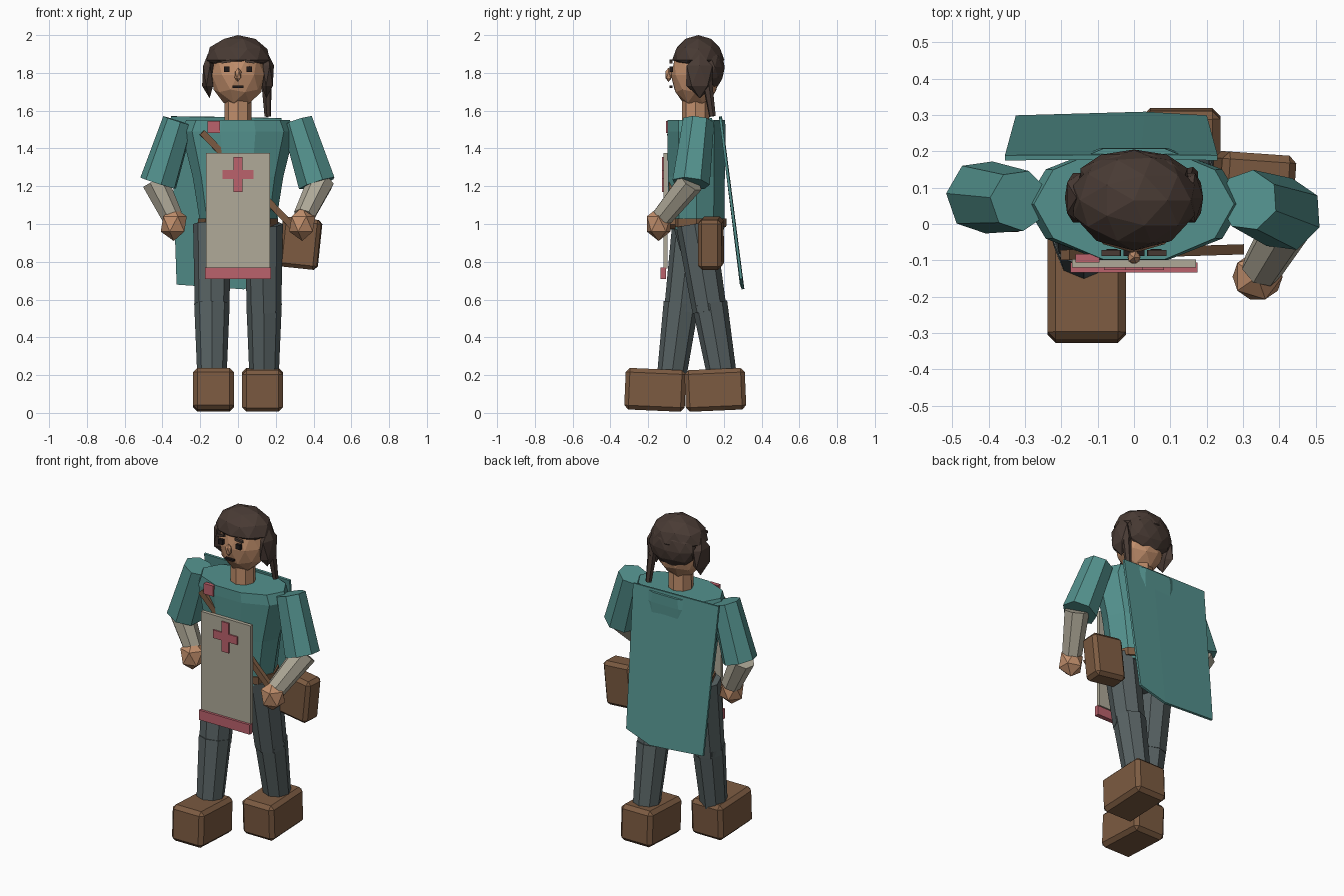
import bpy, bmesh, math
from mathutils import Vector, Matrix, Euler

if "Cube" in bpy.data.objects:
    bpy.data.objects.remove(bpy.data.objects["Cube"])


def mat(name, hexcol):
    m = bpy.data.materials.new(name)
    rgb = [(int(hexcol[i:i + 2], 16) / 255) ** 2.2 for i in (0, 2, 4)]
    m.diffuse_color = (*rgb, 1)
    m.use_nodes = True
    m.node_tree.nodes["Principled BSDF"].inputs["Base Color"].default_value = m.diffuse_color
    return m


TEAL = mat("teal_cloth", "54908C")
CREAM = mat("cream_linen", "AEA897")
GREY = mat("grey_trousers", "586263")
BROWN = mat("brown_leather", "7B5B43")
SKIN = mat("skin", "BF8D6B")
HAIR = mat("dark_hair", "4A3D37")
RED = mat("red_trim", "BA626C")
DARK = mat("face_dark", "252020")


def finish(name, bm, material):
    bmesh.ops.recalc_face_normals(bm, faces=bm.faces)
    me = bpy.data.meshes.new(name)
    bm.to_mesh(me)
    bm.free()
    me.materials.append(material)
    ob = bpy.data.objects.new(name, me)
    bpy.context.collection.objects.link(ob)
    return ob


def box(name, loc, dims, material, rot=(0, 0, 0), bevel=0):
    bm = bmesh.new()
    M = Matrix.Translation(loc) @ Euler([math.radians(a) for a in rot]).to_matrix().to_4x4()
    bmesh.ops.create_cube(bm, size=1, matrix=M @ Matrix.Diagonal((*dims, 1)))
    ob = finish(name, bm, material)
    if bevel:
        b = ob.modifiers.new("bevel", 'BEVEL')
        b.width, b.segments = bevel, 1
    return ob


def limb(name, a, b, r1, r2, material, sides=7):
    a, b = Vector(a), Vector(b)
    d = b - a
    M = Matrix.Translation((a + b) / 2) @ d.to_track_quat('Z', 'Y').to_matrix().to_4x4()
    bm = bmesh.new()
    bmesh.ops.create_cone(bm, cap_ends=True, segments=sides, radius1=r1, radius2=r2,
                          depth=d.length, matrix=M)
    return finish(name, bm, material)


def blob(name, loc, radii, material, sub=1):
    bm = bmesh.new()
    bmesh.ops.create_icosphere(bm, subdivisions=sub, radius=1,
                               matrix=Matrix.Translation(loc) @ Matrix.Diagonal((*radii, 1)))
    return finish(name, bm, material)


def loft(name, levels, material, cy=0.055, n=10):
    # stacked elliptical rings: (z, rx, ry)
    bm = bmesh.new()
    rings = []
    for z, rx, ry in levels:
        rings.append([bm.verts.new((rx * math.cos(2 * math.pi * i / n),
                                    cy + ry * math.sin(2 * math.pi * i / n), z)) for i in range(n)])
    for lo, hi in zip(rings, rings[1:]):
        for i in range(n):
            j = (i + 1) % n
            bm.faces.new((lo[i], lo[j], hi[j], hi[i]))
    bm.faces.new(rings[0])
    bm.faces.new(rings[-1])
    return finish(name, bm, material)


# torso, hips, belt and neck
loft("tunic_body", [(0.97, 0.195, 0.155), (1.25, 0.24, 0.158), (1.49, 0.30, 0.162), (1.55, 0.275, 0.16)], TEAL)
loft("hips", [(0.86, 0.14, 0.09), (0.99, 0.20, 0.13)], GREY)
loft("belt", [(0.985, 0.21, 0.166), (1.03, 0.213, 0.168)], BROWN)
limb("neck", (0, 0.05, 1.52), (0, 0.05, 1.68), 0.072, 0.07, SKIN, 8)

# legs and boots, left steps forward and right steps back
for side, sx, hip, knee, ankle, by, tilt in (
        ("left", -1, 0.03, -0.025, -0.075, -0.163, -2.5),
        ("right", 1, 0.05, 0.125, 0.19, 0.155, 2.5)):
    limb(side + "_thigh", (sx * 0.135, hip, 1.0), (sx * 0.138, knee, 0.54), 0.103, 0.091, GREY, 8)
    limb(side + "_shin", (sx * 0.138, knee, 0.58), (sx * 0.138, ankle, 0.20), 0.094, 0.078, GREY, 8)
    box(side + "_boot", (sx * 0.13, by, 0.122), (0.215, 0.32, 0.22), BROWN, (tilt, 0, 0), 0.022)

# arms
for side, sx, elbow_y, wrist_y in (("left", -1, 0.075, 0.06), ("right", 1, 0.025, -0.125)):
    limb(side + "_sleeve", (sx * 0.315, 0.065, 1.545), (sx * 0.42, elbow_y, 1.215), 0.085, 0.102, TEAL)
    limb(side + "_forearm", (sx * 0.44, elbow_y, 1.225), (sx * 0.35, wrist_y, 1.04), 0.072, 0.058, CREAM)
    blob(side + "_hand", (sx * 0.34, wrist_y - 0.02, 1.0), (0.077, 0.073, 0.09), SKIN)

# head and face
blob("head", (0, 0.05, 1.79), (0.145, 0.13, 0.175), SKIN, 2)
blob("nose", (0, -0.092, 1.79), (0.02, 0.02, 0.038), SKIN)
for side, sx in (("left", -1), ("right", 1)):
    box(side + "_eye", (sx * 0.06, -0.078, 1.82), (0.03, 0.018, 0.03), DARK)
    box(side + "_brow", (sx * 0.063, -0.08, 1.86), (0.052, 0.016, 0.014), HAIR, (0, sx * 8, 0))
box("mouth", (0, -0.08, 1.727), (0.058, 0.016, 0.012), DARK)

# hair
cap = blob("hair_cap", (0, 0.065, 1.865), (0.175, 0.138, 0.135), HAIR, 2)
for v in cap.data.vertices:
    if v.co.z < 1.87:                                   # flatten the brim
        v.co.z = 1.87 - (1.87 - v.co.z) * 0.25
blob("hair_back", (0, 0.13, 1.83), (0.155, 0.075, 0.12), HAIR, 2)
for side, sx in (("left", -1), ("right", 1)):
    lock = blob(side + "_hair_lock", (sx * 0.158, 0.072, 1.785), (0.036, 0.08, 0.12), HAIR)
    for v in lock.data.vertices:
        if v.co.z < 1.7:
            v.co.x -= sx * 0.008
limb("braid", (0.148, 0.105, 1.80), (0.158, 0.14, 1.57), 0.03, 0.018, HAIR, 6)

# cape
bm = bmesh.new()
pts = [(-0.355, 0.182, 1.57), (0.02, 0.184, 1.565), (0.23, 0.182, 1.56),
       (0.2, 0.292, 0.71), (0.03, 0.302, 0.655), (-0.325, 0.292, 0.68)]
v = [bm.verts.new(p) for p in pts]
bm.faces.new((v[0], v[1], v[4], v[5]))
bm.faces.new((v[1], v[2], v[3], v[4]))
cape = finish("cape", bm, TEAL)
s = cape.modifiers.new("thickness", 'SOLIDIFY')
s.thickness, s.offset = 0.014, 0

# apron with hem, cross and brooch
box("apron", (0, -0.108, 1.07), (0.34, 0.022, 0.61), CREAM)
box("apron_hem", (0, -0.12, 0.74), (0.348, 0.028, 0.06), RED)
box("cross_upright", (0, -0.12, 1.262), (0.05, 0.014, 0.185), RED)
box("cross_bar", (0, -0.12, 1.262), (0.165, 0.013, 0.05), RED)
box("brooch", (-0.128, -0.094, 1.513), (0.065, 0.024, 0.065), RED)

# shoulder strap and pouch
strap_a, strap_b = Vector((-0.19, -0.085, 1.485)), Vector((0.29, -0.07, 0.985))
d = strap_b - strap_a
box("strap", (strap_a + strap_b) / 2, (d.length, 0.028, 0.035), BROWN,
    (0, math.degrees(math.atan2(-d.z, d.x)), math.degrees(math.atan2(d.y, d.x))))
box("pouch", (0.33, 0.132, 0.898), (0.205, 0.125, 0.265), BROWN, (0, 6, -4), 0.02)
